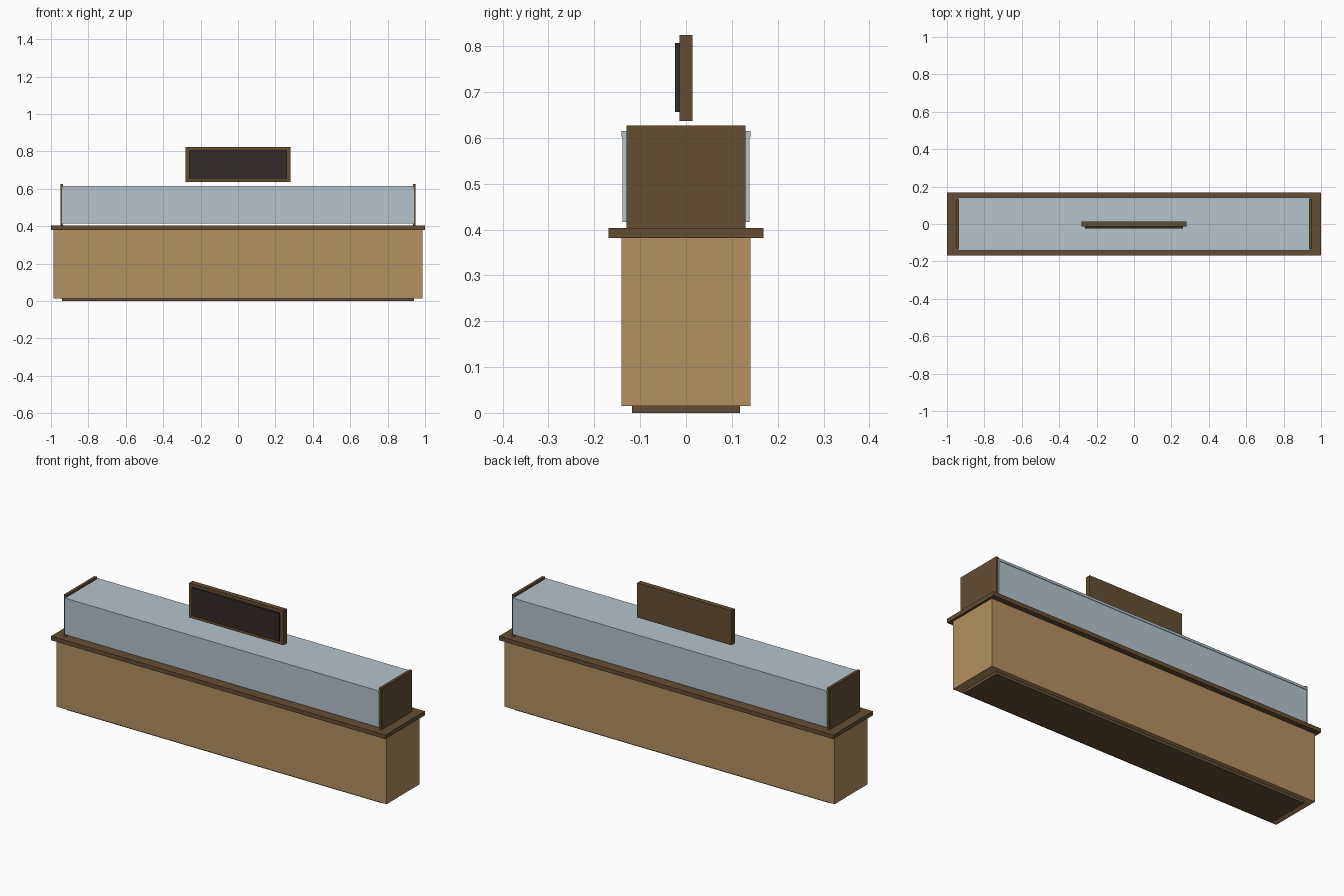
import bpy, bmesh

if "Cube" in bpy.data.objects:
    bpy.data.objects.remove(bpy.data.objects["Cube"])


def material(name, rgb):
    m = bpy.data.materials.new(name)
    m.diffuse_color = (*rgb, 1)
    m.use_nodes = True
    m.node_tree.nodes["Principled BSDF"].inputs["Base Color"].default_value = m.diffuse_color
    return m


oak = material("oak", (0.45, 0.28, 0.12))
walnut = material("walnut", (0.13, 0.075, 0.034))
glass = material("glass", (0.46, 0.55, 0.60))
slate = material("slate", (0.032, 0.024, 0.021))


def box(name, x, y, z, mat):
    """Box spanning the (min, max) range given on each axis."""
    bm = bmesh.new()
    bmesh.ops.create_cube(bm, size=1)
    for v in bm.verts:
        v.co = [r[0] if c < 0 else r[1] for c, r in zip(v.co, (x, y, z))]
    me = bpy.data.meshes.new(name)
    bm.to_mesh(me)
    bm.free()
    me.materials.append(mat)
    ob = bpy.data.objects.new(name, me)
    bpy.context.collection.objects.link(ob)
    return ob


# Counter: recessed plinth, cabinet and overhanging top
box("plinth", (-0.94, 0.94), (-0.118, 0.118), (0, 0.015), walnut)
box("cabinet", (-0.987, 0.987), (-0.141, 0.141), (0.015, 0.381), oak)
box("countertop", (-1, 1), (-0.169, 0.169), (0.381, 0.403), walnut)

# Display case: wooden ends carrying glass front, back and top
for side, s in (("left", -1), ("right", 1)):
    box(side + "_case_end", sorted((s * 0.935, s * 0.95)), (-0.13, 0.13), (0.403, 0.627), walnut)
for side, s in (("front", -1), ("back", 1)):
    box(side + "_glass", (-0.94, 0.94), sorted((s * 0.128, s * 0.138)), (0.416, 0.608), glass)
box("top_glass", (-0.94, 0.94), (-0.141, 0.141), (0.602, 0.615), glass)

# Sign board above the case
box("sign_backing", (-0.282, 0.282), (-0.014, 0.014), (0.637, 0.824), walnut)
box("sign_panel", (-0.262, 0.262), (-0.024, -0.013), (0.656, 0.807), slate)
